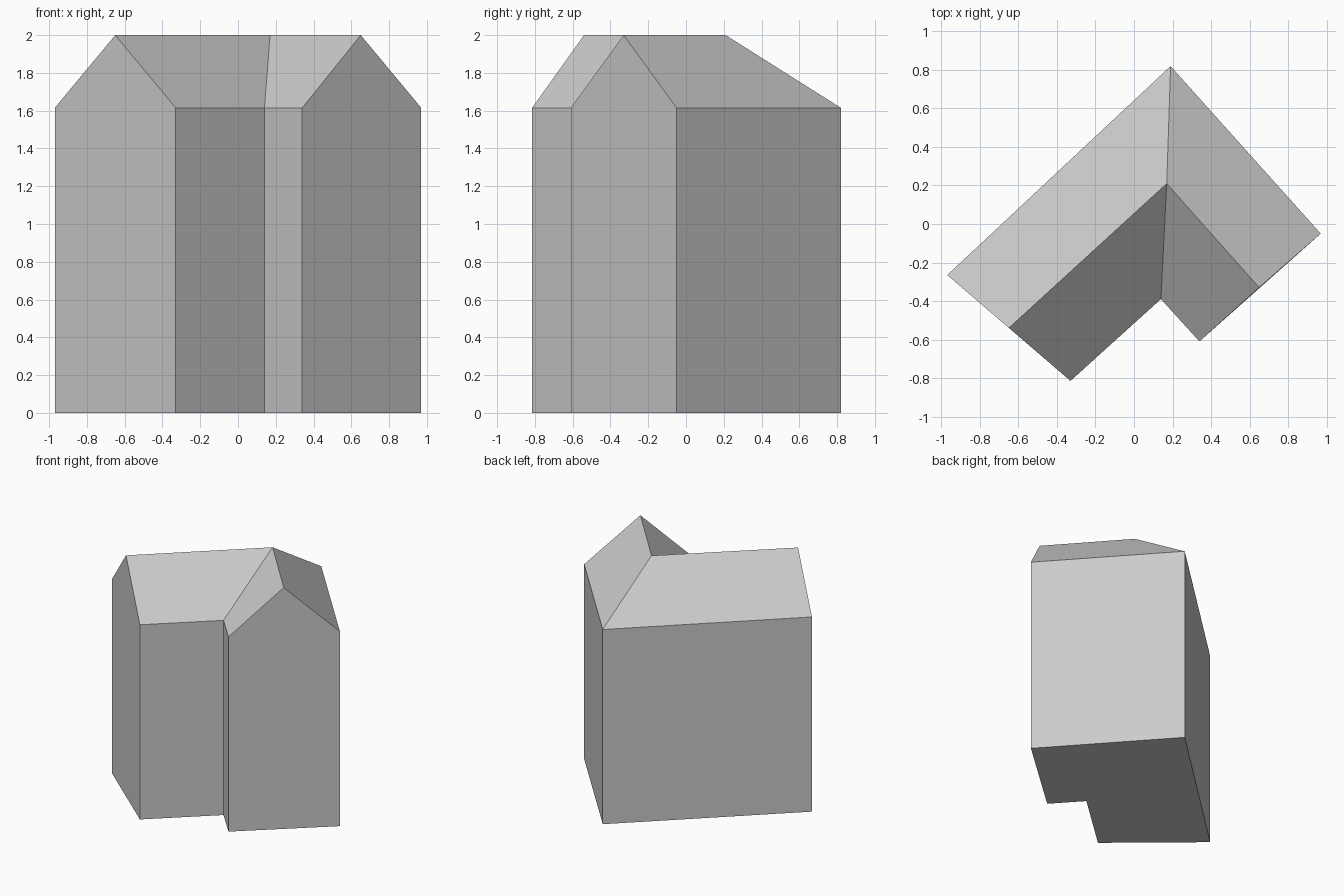
import bpy
import bmesh

cube = bpy.data.objects.get("Cube")
if cube:
    bpy.data.objects.remove(cube, do_unlink=True)

EAVES, RIDGE = 1.615, 2.0

# L-shaped footprint, counter-clockwise: left gable, inner corner, right gable, back corner
footprint = [(-0.97, -0.265), (-0.33, -0.815), (0.14, -0.39),
             (0.34, -0.61), (0.97, -0.05), (0.19, 0.82)]
ridge_line = [(-0.65, -0.54), (0.17, 0.21), (0.65, -0.33)]

grey = bpy.data.materials.new("plain grey")
grey.use_nodes = True
colour = (0.6, 0.6, 0.6, 1)
grey.diffuse_color = colour
grey.node_tree.nodes["Principled BSDF"].inputs["Base Color"].default_value = colour

bm = bmesh.new()
base = [bm.verts.new((x, y, 0)) for x, y in footprint]
eaves = [bm.verts.new((x, y, EAVES)) for x, y in footprint]
ridge = [bm.verts.new((x, y, RIDGE)) for x, y in ridge_line]

# Walls, with a ridge point on the two gable ends
gables = {0: ridge[0], 3: ridge[2]}
for i in range(len(base)):
    j = (i + 1) % len(base)
    top = [eaves[j], gables[i], eaves[i]] if i in gables else [eaves[j], eaves[i]]
    bm.faces.new([base[i], base[j]] + top)

# Floor
bm.faces.new(base[::-1])

# Roof slopes meeting at the hip and the valley
left, corner, right = ridge
for a, b, r, s in ((1, 2, corner, left), (2, 3, right, corner),
                   (4, 5, corner, right), (5, 0, left, corner)):
    bm.faces.new((eaves[a], eaves[b], r, s))

bmesh.ops.recalc_face_normals(bm, faces=bm.faces)
mesh = bpy.data.meshes.new("house")
bm.to_mesh(mesh)
bm.free()
mesh.materials.append(grey)
house = bpy.data.objects.new("house", mesh)
bpy.context.collection.objects.link(house)
